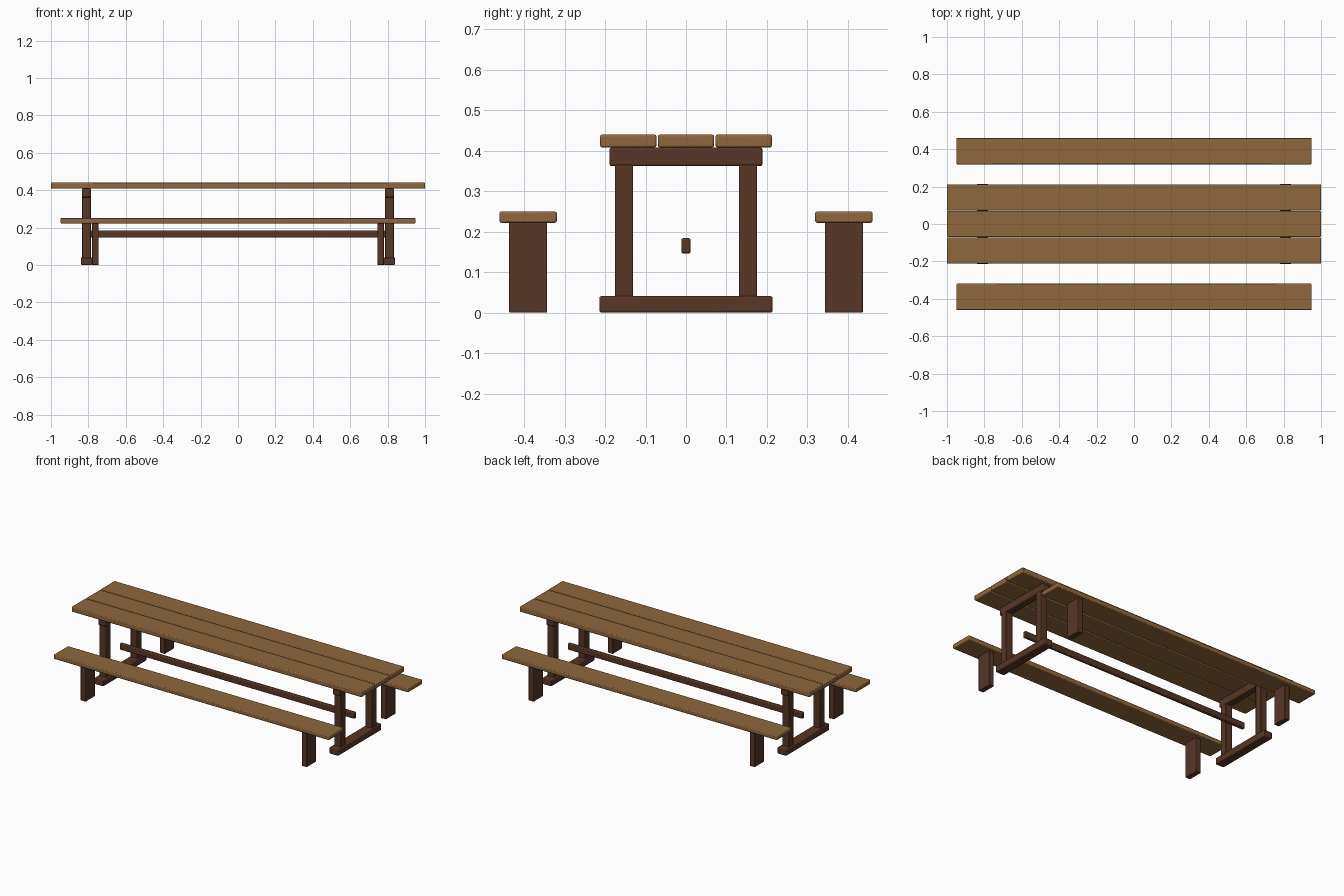
import bpy

cube = bpy.data.objects.get("Cube")
if cube:
    bpy.data.objects.remove(cube, do_unlink=True)


def make_material(name, colour):
    mat = bpy.data.materials.new(name)
    mat.use_nodes = True
    mat.diffuse_color = colour
    mat.node_tree.nodes["Principled BSDF"].inputs["Base Color"].default_value = colour
    return mat


light_wood = make_material("light_wood", (0.28, 0.14, 0.045, 1))
dark_wood = make_material("dark_wood", (0.095, 0.038, 0.02, 1))


def beam(name, x, y, z, mat, bevel=0.005):
    """Chamfered timber spanning the given (low, high) ranges."""
    spans = (x, y, z)
    bpy.ops.mesh.primitive_cube_add(size=1, location=[(a + b) / 2 for a, b in spans])
    obj = bpy.context.object
    obj.name = name
    obj.scale = [b - a for a, b in spans]
    bpy.ops.object.transform_apply(location=False, rotation=False, scale=True)
    mod = obj.modifiers.new("worn_edges", "BEVEL")
    mod.width = bevel
    mod.segments = 2
    obj.data.materials.append(mat)
    bpy.ops.object.shade_smooth_by_angle()
    return obj


def span(centre, width):
    return centre - width / 2, centre + width / 2


# Table top planks
for name, y in (("front", -0.1425), ("middle", 0), ("back", 0.1425)):
    beam(name + "_table_plank", (-1, 1), span(y, 0.139), (0.408, 0.44), light_wood)

# Trestles at both ends
for side, sx in (("right", -1), ("left", 1)):
    x = 0.81 * sx
    beam(side + "_trestle_foot", span(x, 0.06), (-0.214, 0.214), (0, 0.041), dark_wood)
    beam(side + "_trestle_crossbar", span(x, 0.048), (-0.189, 0.189), (0.362, 0.408), dark_wood)
    for end, sy in (("front", -1), ("back", 1)):
        beam(f"{side}_{end}_table_leg", span(x, 0.046), span(0.153 * sy, 0.045),
             (0.036, 0.367), dark_wood, 0.003)

# Stretcher between the trestles
beam("stretcher", (-0.81, 0.81), span(0, 0.023), (0.146, 0.184), dark_wood)

# Benches with slab legs
for end, sy in (("front", -1), ("back", 1)):
    beam(end + "_bench_seat", (-0.95, 0.95), span(0.39 * sy, 0.142), (0.222, 0.25), light_wood)
    for side, sx in (("right", -1), ("left", 1)):
        beam(f"{side}_{end}_bench_leg", span(0.763 * sx, 0.035), span(0.39 * sy, 0.094),
             (0, 0.223), dark_wood, 0.003)
